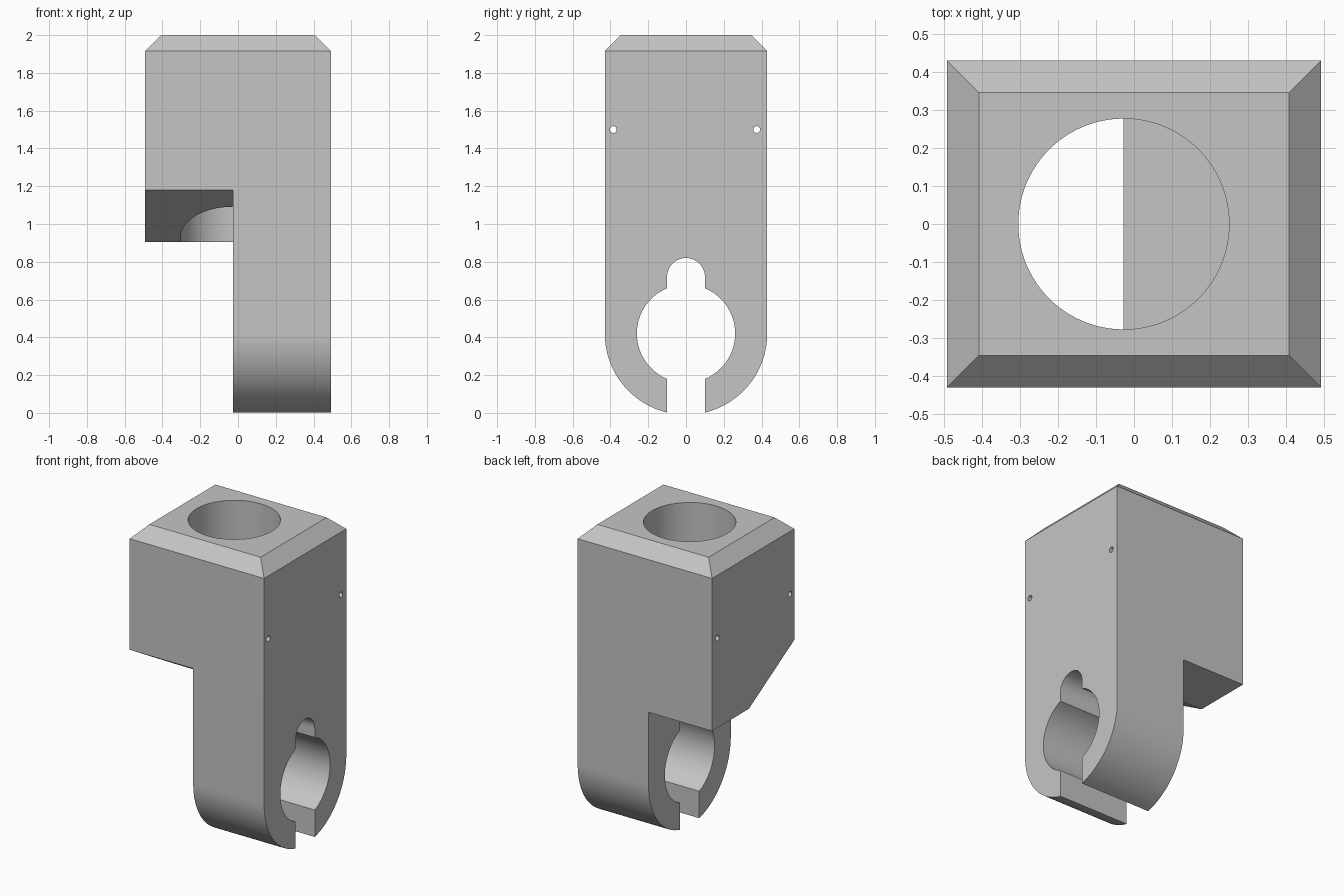
import bpy, bmesh
from math import pi, sin, cos, acos

cube = bpy.data.objects.get("Cube")
if cube:
    bpy.data.objects.remove(cube, do_unlink=True)

# Main dimensions
HALF_X, HALF_Y, TOP = 0.492, 0.43, 2.0
CLAMP_Z, CLAMP_R, SLOT = 0.42, 0.26, 0.1
KEY_Z = 0.72
STEP_X, STEP_Z = -0.027, 0.905
CHAMFER = 0.085

grey = bpy.data.materials.new("plain grey")
grey.use_nodes = True
colour = (0.56, 0.56, 0.56, 1)
grey.diffuse_color = colour
grey.node_tree.nodes["Principled BSDF"].inputs["Base Color"].default_value = colour


def arc(cz, r, start, end, n):
    """Points on an arc about (0, cz) in the y-z plane."""
    angles = [start + (end - start) * i / n for i in range(n + 1)]
    return [(r * cos(a), cz + r * sin(a)) for a in angles]


def extrude_x(name, outline, x0, x1, chamfer=0):
    """Extrude a y-z outline along x and optionally chamfer its top rim."""
    bm = bmesh.new()
    face = bm.faces.new([bm.verts.new((x0, y, z)) for y, z in outline])
    new = bmesh.ops.extrude_face_region(bm, geom=[face])["geom"]
    moved = [v for v in new if isinstance(v, bmesh.types.BMVert)]
    bmesh.ops.translate(bm, verts=moved, vec=(x1 - x0, 0, 0))
    bmesh.ops.recalc_face_normals(bm, faces=bm.faces)
    if chamfer:
        rim = [e for e in bm.edges if all(v.co.z > TOP - 0.001 for v in e.verts)]
        bmesh.ops.bevel(bm, geom=rim, offset=chamfer, offset_type='OFFSET',
                        segments=1, profile=0.5, affect='EDGES')
    mesh = bpy.data.meshes.new(name)
    bm.to_mesh(mesh)
    bm.free()
    obj = bpy.data.objects.new(name, mesh)
    bpy.context.collection.objects.link(obj)
    mesh.materials.append(grey)
    return obj


def cylinder(name, radius, depth, location, sides, rotation=(0, 0, 0)):
    bpy.ops.mesh.primitive_cylinder_add(vertices=sides, radius=radius, depth=depth,
                                        location=location, rotation=rotation)
    obj = bpy.context.object
    obj.name = name
    obj.data.materials.append(grey)
    return obj


def cut(body, cutter):
    """Subtract the cutter, then discard it."""
    cutter.hide_render = True
    bpy.context.view_layer.update()
    mod = body.modifiers.new("cut", 'BOOLEAN')
    mod.operation, mod.solver, mod.object = 'DIFFERENCE', 'EXACT', cutter
    bpy.context.view_layer.objects.active = body
    bpy.ops.object.modifier_apply(modifier=mod.name)
    bpy.data.objects.remove(cutter, do_unlink=True)


# Body with rounded foot, open clamp ring and relief keyhole: half, then mirrored
ring = acos(SLOT / CLAMP_R)
half = [(-HALF_Y, TOP)]
half += arc(CLAMP_Z, HALF_Y, pi, pi + acos(SLOT / HALF_Y), 28)
half += arc(CLAMP_Z, CLAMP_R, pi + ring, pi - ring, 40)
half += arc(KEY_Z, SLOT, pi, pi / 2, 14)
outline = half + [(-y, z) for y, z in reversed(half[:-1])]
body = extrude_x("clamp_body", outline, -HALF_X, HALF_X, CHAMFER)

# Notch under the head, with a sloped front underside
notch = [(-1, -1), (1, -1), (1, STEP_Z), (0.045, STEP_Z), (-HALF_Y, 1.18), (-1, 1.18)]
cut(body, extrude_x("notch_cutter", notch, -1, STEP_X))

# Vertical socket, open below on the notched side
floor = STEP_Z - 0.004
cut(body, cylinder("socket_cutter", 0.277, 2, (STEP_X, 0, floor + 1), 96))

# Cross pin holes
for y in (-0.385, 0.374):
    cut(body, cylinder("pin_cutter", 0.018, 3, (0, y, 1.5), 24, (0, pi / 2, 0)))

# Smooth curved walls, crisp edges
bpy.ops.object.select_all(action='DESELECT')
body.select_set(True)
bpy.context.view_layer.objects.active = body
bpy.ops.object.shade_smooth_by_angle(angle=pi / 6)
